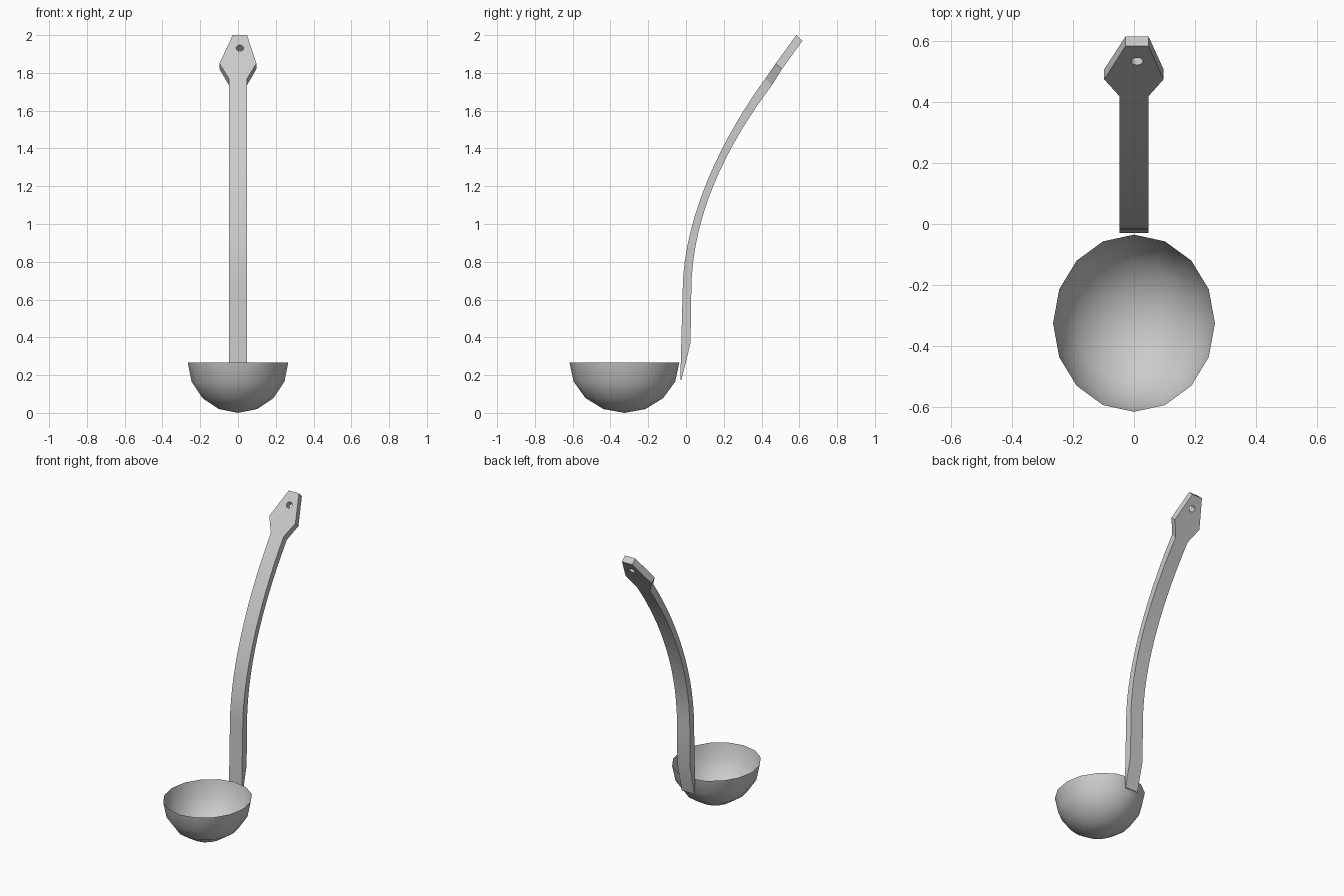
import bpy, bmesh, math
from mathutils import Vector
from mathutils.geometry import interpolate_bezier

if "Cube" in bpy.data.objects:
    bpy.data.objects.remove(bpy.data.objects["Cube"])

steel = bpy.data.materials.new("brushed_grey")
steel.use_nodes = True
GREY = (0.6, 0.6, 0.6, 1)
steel.diffuse_color = GREY
steel.node_tree.nodes["Principled BSDF"].inputs["Base Color"].default_value = GREY


def add_object(name, bm):
    mesh = bpy.data.meshes.new(name)
    bm.to_mesh(mesh)
    bm.free()
    mesh.materials.append(steel)
    obj = bpy.data.objects.new(name, mesh)
    bpy.context.collection.objects.link(obj)
    return obj


def smooth(obj, degrees):
    bpy.ops.object.select_all(action="DESELECT")
    obj.select_set(True)
    bpy.context.view_layer.objects.active = obj
    bpy.ops.object.shade_smooth_by_angle(angle=math.radians(degrees))


# Bowl: open lower half of a low-poly sphere, slightly longer front to back
bm = bmesh.new()
bmesh.ops.create_uvsphere(bm, u_segments=16, v_segments=8, radius=1)
upper = [v for v in bm.verts if v.co.z > 0.01]
bmesh.ops.delete(bm, geom=upper, context="VERTS")
for v in bm.verts:
    v.co = Vector((v.co.x * 0.266, v.co.y * 0.291 - 0.326, v.co.z * 0.268 + 0.268))
bowl = add_object("bowl", bm)
smooth(bowl, 40)


# Handle: front and back edges in the side plane as (y, z), swept across the width
def edge(*points):
    return interpolate_bezier(*[Vector((0, y, z)) for y, z in points], 15)


front_edge = edge((-0.018, 0.64), (-0.018, 1.01), (0.172, 1.43), (0.42, 1.77))
back_edge = edge((0.028, 0.64), (0.028, 1.02), (0.195, 1.39), (0.455, 1.735))
W = 0.048
stations = [  # front, back, left x, right x
    (Vector((0, -0.03, 0.175)), Vector((0, -0.024, 0.175)), W, -W),
    (Vector((0, -0.025, 0.37)), Vector((0, 0.024, 0.37)), W, -W),
]
stations += [(f, b, W, -W) for f, b in zip(front_edge, back_edge)]

# Hanging end: flares to a wide point, then narrows to the tip
stations += [
    (Vector((0, 0.475, 1.85)), Vector((0, 0.508, 1.82)), 0.097, -0.098),
    (Vector((0, 0.584, 2.0)), Vector((0, 0.616, 1.97)), W, -0.028),
]

bm = bmesh.new()
rings = []
for f, b, left, right in stations:
    corners = [(left, f), (right, f), (right, b), (left, b)]
    rings.append([bm.verts.new((x, p.y, p.z)) for x, p in corners])
for low, high in zip(rings, rings[1:]):
    for i in range(4):
        j = (i + 1) % 4
        bm.faces.new((low[i], low[j], high[j], high[i]))
bm.faces.new(rings[0])
bm.faces.new(rings[-1])
bmesh.ops.recalc_face_normals(bm, faces=bm.faces)
handle = add_object("handle", bm)

# Hanging hole bored square through the flat end
bm = bmesh.new()
bmesh.ops.create_cone(bm, cap_ends=True, segments=12, radius1=0.02, radius2=0.02, depth=0.3)
cutter = add_object("hole_cutter", bm)
cutter.location = (0.01, 0.55, 1.917)
cutter.rotation_euler = Vector((0, -0.033, 0.03)).to_track_quat("Z", "Y").to_euler()
cutter.hide_render = True
bore = handle.modifiers.new("hanging_hole", "BOOLEAN")
bore.object = cutter
bore.solver = "EXACT"
bpy.ops.object.select_all(action="DESELECT")
bpy.context.view_layer.objects.active = handle
handle.select_set(True)
bpy.ops.object.modifier_apply(modifier=bore.name)
bpy.data.objects.remove(cutter)
smooth(handle, 25)
